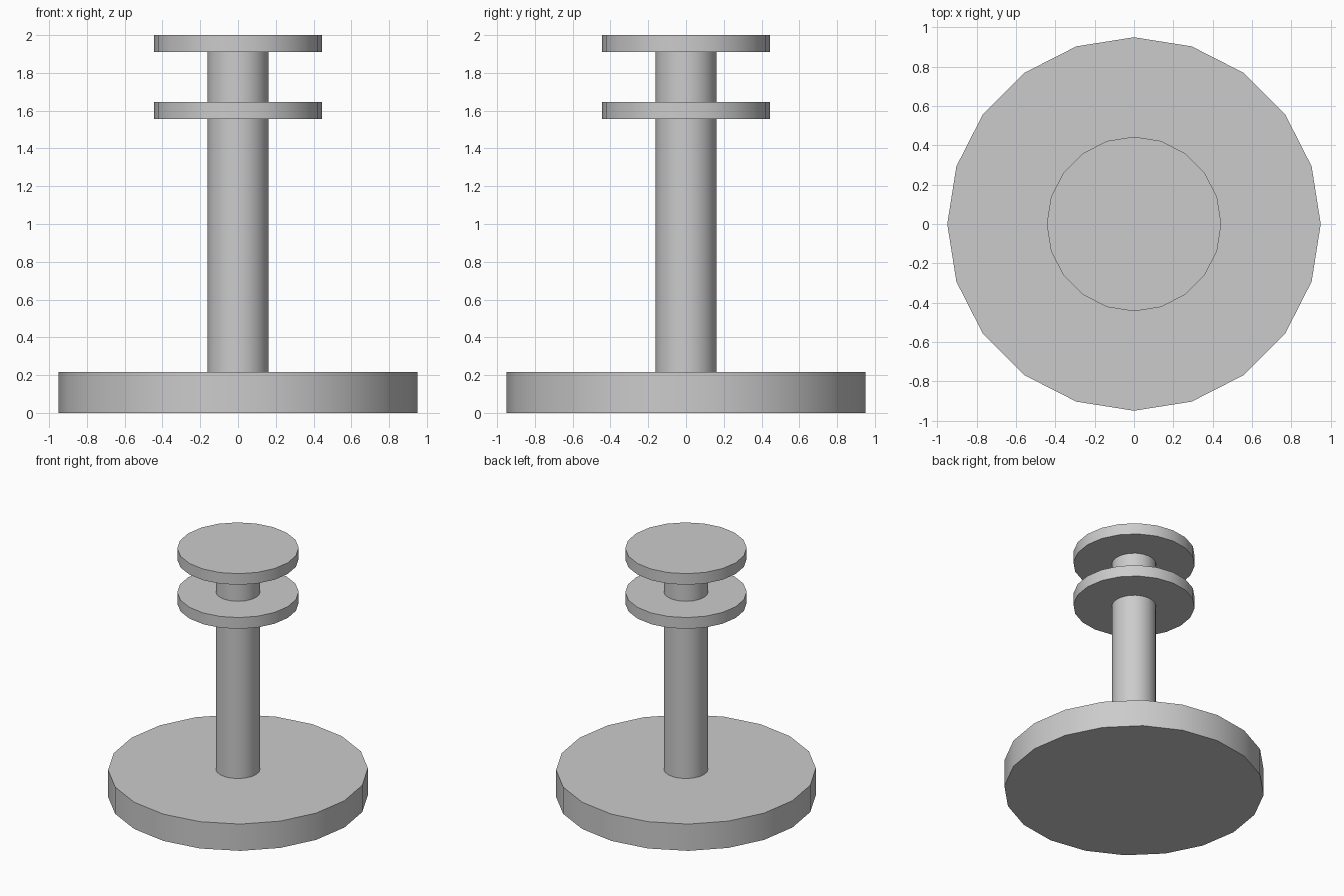
import bpy
import math

if "Cube" in bpy.data.objects:
    bpy.data.objects.remove(bpy.data.objects["Cube"])

SIDES = 20


def disc(name, radius, z0, z1):
    """Upright 20-sided cylinder between two heights."""
    bpy.ops.mesh.primitive_cylinder_add(
        vertices=SIDES, radius=radius, depth=z1 - z0,
        location=(0, 0, (z0 + z1) / 2), rotation=(0, 0, math.pi / 2))
    obj = bpy.context.object
    obj.name = name
    bpy.ops.object.shade_smooth_by_angle(angle=math.radians(30))
    return obj


# Wide foot plate
disc("base", 0.95, 0.0, 0.216)

# Central column, running between the base and the top flange
disc("column", 0.162, 0.216, 1.91)

# Two matching flanges near the top
disc("lower_flange", 0.444, 1.555, 1.646)
disc("upper_flange", 0.444, 1.91, 2.0)
